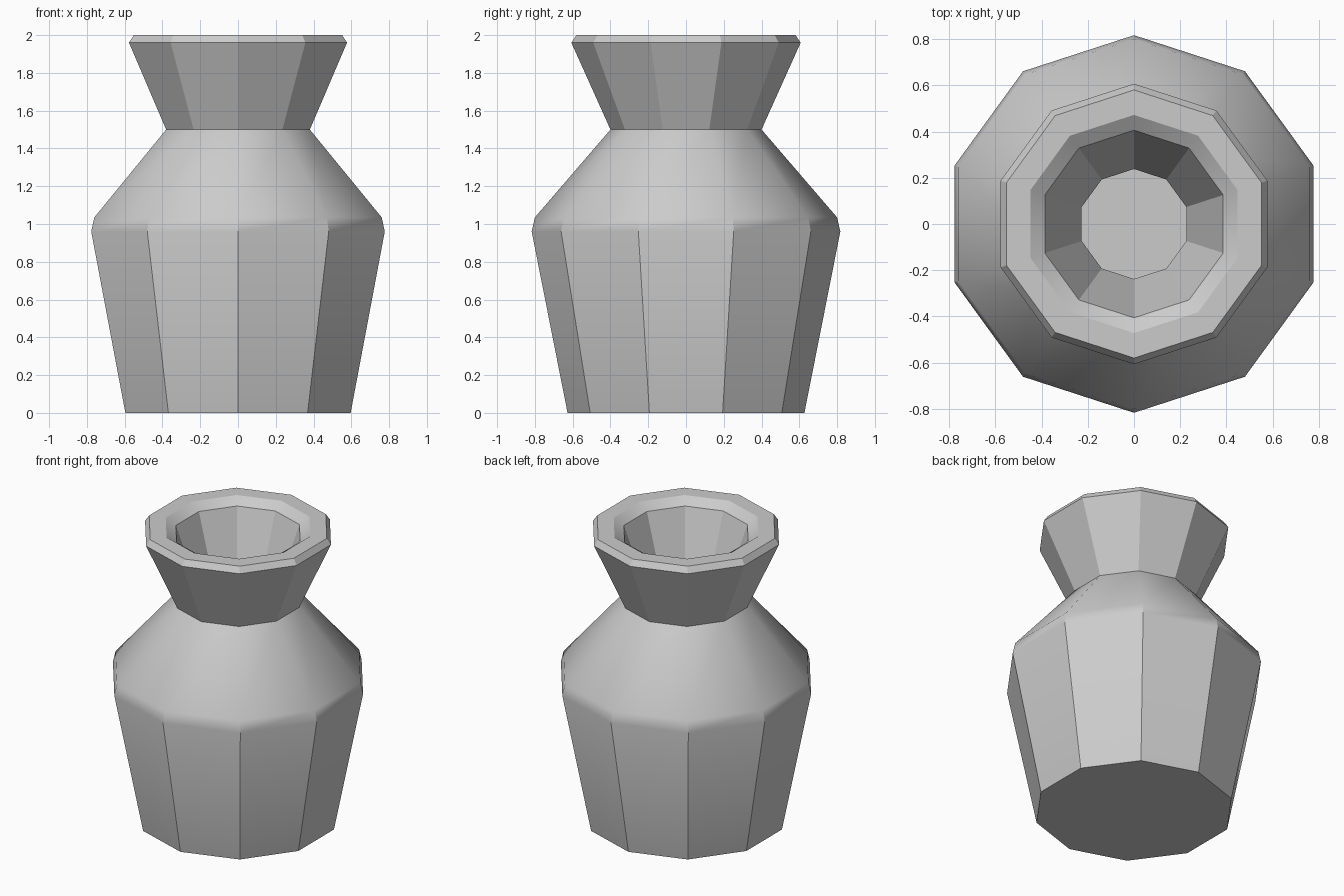
import bpy, bmesh, math

if "Cube" in bpy.data.objects:
    bpy.data.objects.remove(bpy.data.objects["Cube"])

SIDES = 10

# Closed-wall profile (corner radius, z): outside going up, over the rim, inside going down
profile = [
    (0.627, 0.0), (0.817, 0.96), (0.80, 1.035), (0.40, 1.50),
    (0.607, 1.96), (0.58, 2.0),
    (0.472, 2.0), (0.406, 1.955), (0.238, 1.48),
    (0.64, 1.0), (0.49, 0.15),
]

# Vase: rings of ten corners joined by quads, capped at base and inner floor
bm = bmesh.new()
rings = []
for r, z in profile:
    angles = [math.radians(90) + i * math.tau / SIDES for i in range(SIDES)]
    rings.append([bm.verts.new((r * math.cos(a), r * math.sin(a), z)) for a in angles])
for low, high in zip(rings, rings[1:]):
    for i in range(SIDES):
        j = (i + 1) % SIDES
        bm.faces.new((low[i], low[j], high[j], high[i]))
bm.faces.new(rings[0][::-1])
bm.faces.new(rings[-1])
bmesh.ops.recalc_face_normals(bm, faces=bm.faces)

mesh = bpy.data.meshes.new("vase")
bm.to_mesh(mesh)
bm.free()
vase = bpy.data.objects.new("vase", mesh)
bpy.context.collection.objects.link(vase)

# Smooth shoulder, crisp facets elsewhere
bpy.context.view_layer.objects.active = vase
vase.select_set(True)
bpy.ops.object.shade_smooth_by_angle(angle=math.radians(30))
